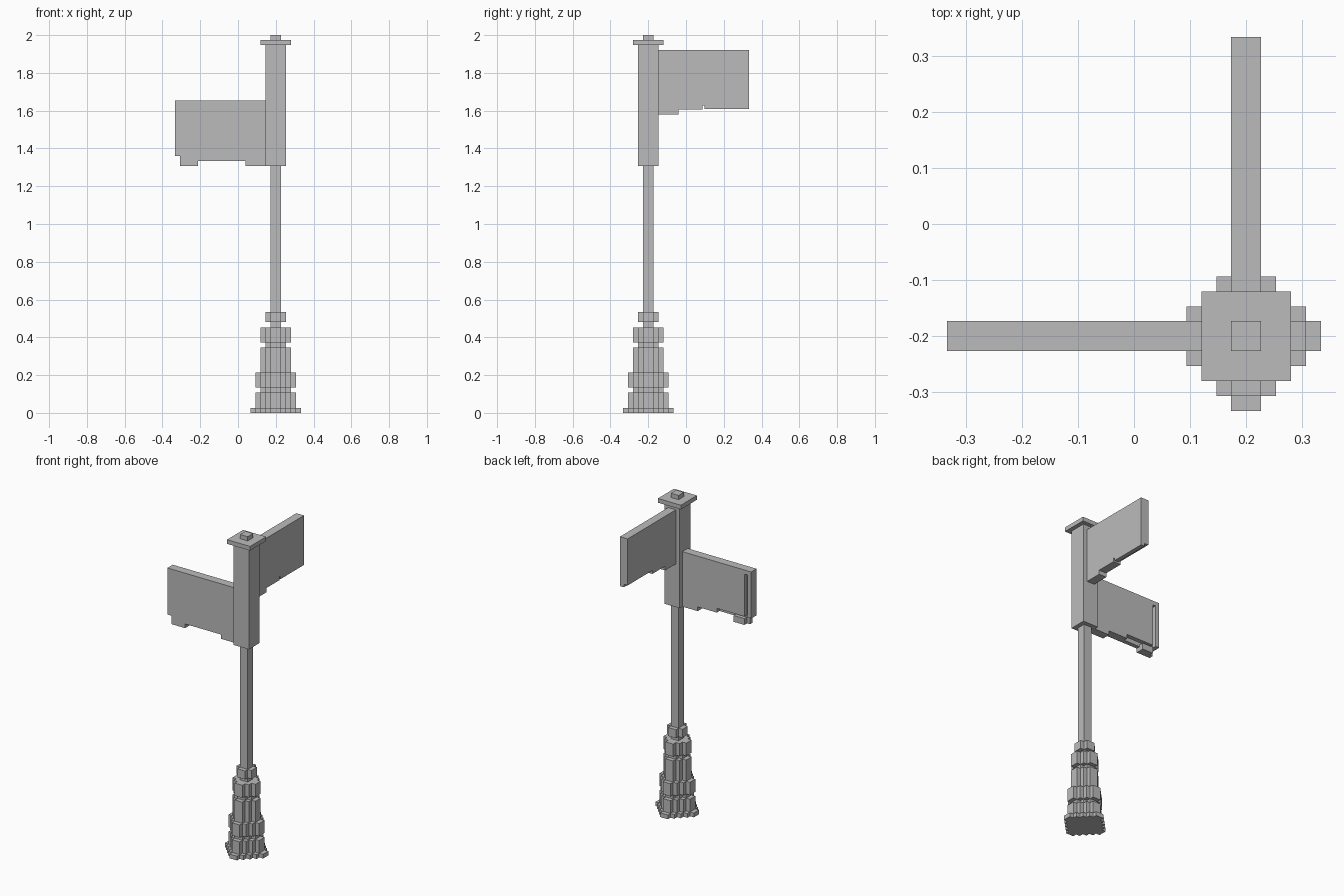
import bpy, bmesh
from mathutils import Vector

if "Cube" in bpy.data.objects:
    bpy.data.objects.remove(bpy.data.objects["Cube"], do_unlink=True)

U = 2 / 75          # size of one block
POST = Vector((7.5, -7.5))  # post axis, in blocks

grey = bpy.data.materials.new("plain_grey")
grey.use_nodes = True
grey.diffuse_color = (0.5, 0.5, 0.5, 1)
grey.node_tree.nodes["Principled BSDF"].inputs["Base Color"].default_value = (0.5, 0.5, 0.5, 1)


def prism(name, outline, z0, z1):
    """Extrude a plan outline, in blocks around the post axis."""
    bm = bmesh.new()
    face = bm.faces.new([bm.verts.new(((x + POST.x) * U, (y + POST.y) * U, z0 * U))
                         for x, y in outline])
    top = bmesh.ops.extrude_face_region(bm, geom=[face])
    verts = [v for v in top["geom"] if isinstance(v, bmesh.types.BMVert)]
    bmesh.ops.translate(bm, verts=verts, vec=(0, 0, (z1 - z0) * U))
    bmesh.ops.recalc_face_normals(bm, faces=bm.faces)
    mesh = bpy.data.meshes.new(name)
    bm.to_mesh(mesh)
    bm.free()
    mesh.materials.append(grey)
    obj = bpy.data.objects.new(name, mesh)
    bpy.context.collection.objects.link(obj)
    return obj


def box(name, x0, x1, y0, y1, z0, z1):
    return prism(name, [(x0, y0), (x1, y0), (x1, y1), (x0, y1)], z0, z1)


def square(name, r, z0, z1):
    return box(name, -r, r, -r, r, z0, z1)


def stepped(name, r, z0, z1):
    """Round-looking layer whose corners climb in single-block steps."""
    quarter = []
    for i in range(1, r + 1):
        quarter.append((r + 1 - i, i))
        if i < r:
            quarter.append((r - i, i))
    outline = []
    for _ in range(4):
        outline += quarter
        quarter = [(-y, x) for x, y in quarter]
    return prism(name, outline, z0, z1)


# Stepped pedestal: radius and height of each layer
z = 0
layers = [("foot", 5, 1), ("plinth", 4, 3), ("lower_groove", 3, 1),
          ("lower_ring", 4, 3), ("drum", 3, 5), ("middle_groove", 2, 1),
          ("upper_ring", 3, 3), ("neck", 1, 1), ("collar", 2, 2)]
for name, radius, height in layers:
    stepped("base_" + name, radius, z, z + height)
    z += height

# Pole, sign post, cap and finial
square("pole", 1, z, 49)
square("sign_post", 2, 49, 73)
square("post_cap", 3, 73, 74)
square("finial", 1, 74, 75)

# Side sign, reaching to the right, with a slot in its back near the end
box("side_sign_front_layer", -20, -2, -1, 0, 51, 62)
box("side_sign_back_layer", -18.2, -2, 0, 1, 51, 61)
box("side_sign_end_strip", -20, -19, 0, 1, 51, 61)
box("side_sign_top_rail", -20, -2, 0, 1, 61, 62)
box("side_sign_lower_lip", -15.4, -6, -1, 0, 50, 51)
box("side_sign_lower_rail", -11, -6, 0, 1, 50, 51)
box("side_sign_inner_tab", -6, -2, -1, 1, 49, 51)
box("side_sign_outer_tab", -19, -15.4, -1, 0, 49, 51)
box("side_sign_outer_tab_back", -18.2, -15.4, 0, 1, 49, 50.5)

# Rear sign, reaching backwards, with a thin lip under its outer half
box("rear_sign_panel", -1, 1, 2, 20, 61, 72)
box("rear_sign_lower_rail", -1, 1, 2, 10.8, 60.2, 61)
box("rear_sign_lower_lip", 0, 1, 11.2, 20, 60.3, 61)
box("rear_sign_tab", -1, 1, 2, 6, 59.2, 60.2)
